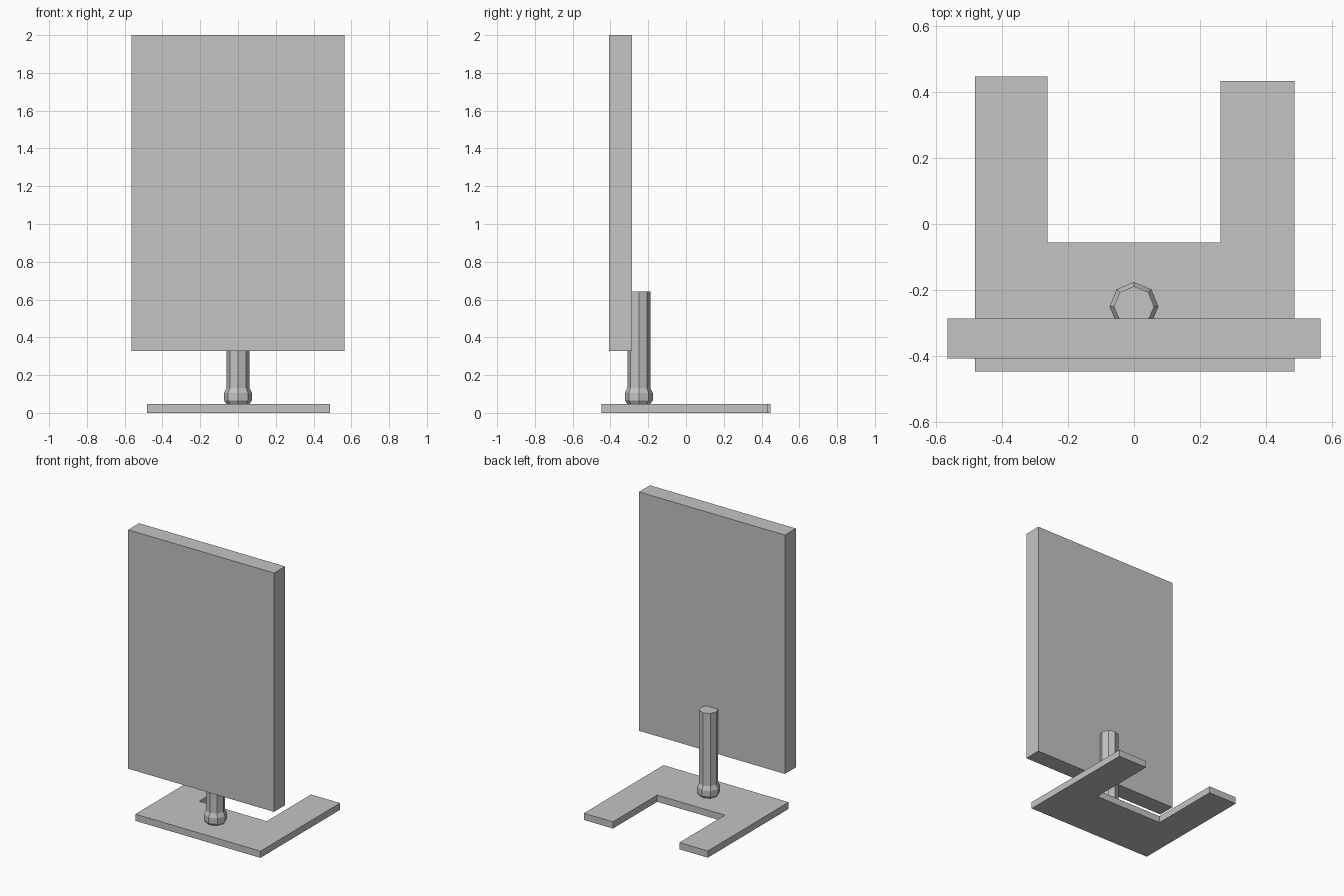
import bpy, bmesh, math

cube = bpy.data.objects.get("Cube")
if cube:
    bpy.data.objects.remove(cube, do_unlink=True)

grey = bpy.data.materials.new("light_grey")
grey.use_nodes = True
colour = (0.55, 0.55, 0.55, 1.0)
grey.diffuse_color = colour
grey.node_tree.nodes["Principled BSDF"].inputs["Base Color"].default_value = colour


def finish(name, bm):
    """Turn a bmesh into a flat-shaded object."""
    bmesh.ops.recalc_face_normals(bm, faces=bm.faces)
    mesh = bpy.data.meshes.new(name)
    bm.to_mesh(mesh)
    bm.free()
    mesh.materials.append(grey)
    obj = bpy.data.objects.new(name, mesh)
    bpy.context.collection.objects.link(obj)
    return obj


def prism(name, outline, z0, z1):
    """Extrude a flat outline from z0 up to z1."""
    bm = bmesh.new()
    face = bm.faces.new([bm.verts.new((x, y, z0)) for x, y in outline])
    out = bmesh.ops.extrude_face_region(bm, geom=[face])
    for v in out["geom"]:
        if isinstance(v, bmesh.types.BMVert):
            v.co.z = z1
    return finish(name, bm)


def turned(name, profile, y, sides=8):
    """Stack rings of (radius, z) around a vertical axis and cap the ends."""
    bm = bmesh.new()
    rings = []
    for r, z in profile:
        angles = [2 * math.pi * i / sides for i in range(sides)]
        rings.append([bm.verts.new((r * math.cos(a), y + r * math.sin(a), z)) for a in angles])
    for low, high in zip(rings, rings[1:]):
        for i in range(sides):
            j = (i + 1) % sides
            bm.faces.new((low[i], low[j], high[j], high[i]))
    bm.faces.new(rings[0])
    bm.faces.new(rings[-1])
    return finish(name, bm)


# U-shaped foot plate with two rearward arms of slightly different length
prism("base_plate", [(-0.482, -0.447), (0.487, -0.447), (0.487, 0.434), (0.262, 0.434),
                     (0.262, -0.056), (-0.262, -0.056), (-0.262, 0.447), (-0.482, 0.447)],
      0.0, 0.047)

# Upright post and the rounded joint at its foot
POST_Y = -0.25
turned("post", [(0.061, 0.05), (0.061, 0.642)], POST_Y)
turned("post_joint", [(0.058, 0.044), (0.074, 0.066), (0.074, 0.105), (0.058, 0.139)], POST_Y)

# Tall screen panel
prism("panel", [(-0.565, -0.408), (0.565, -0.408), (0.565, -0.287), (-0.565, -0.287)], 0.328, 2.0)
